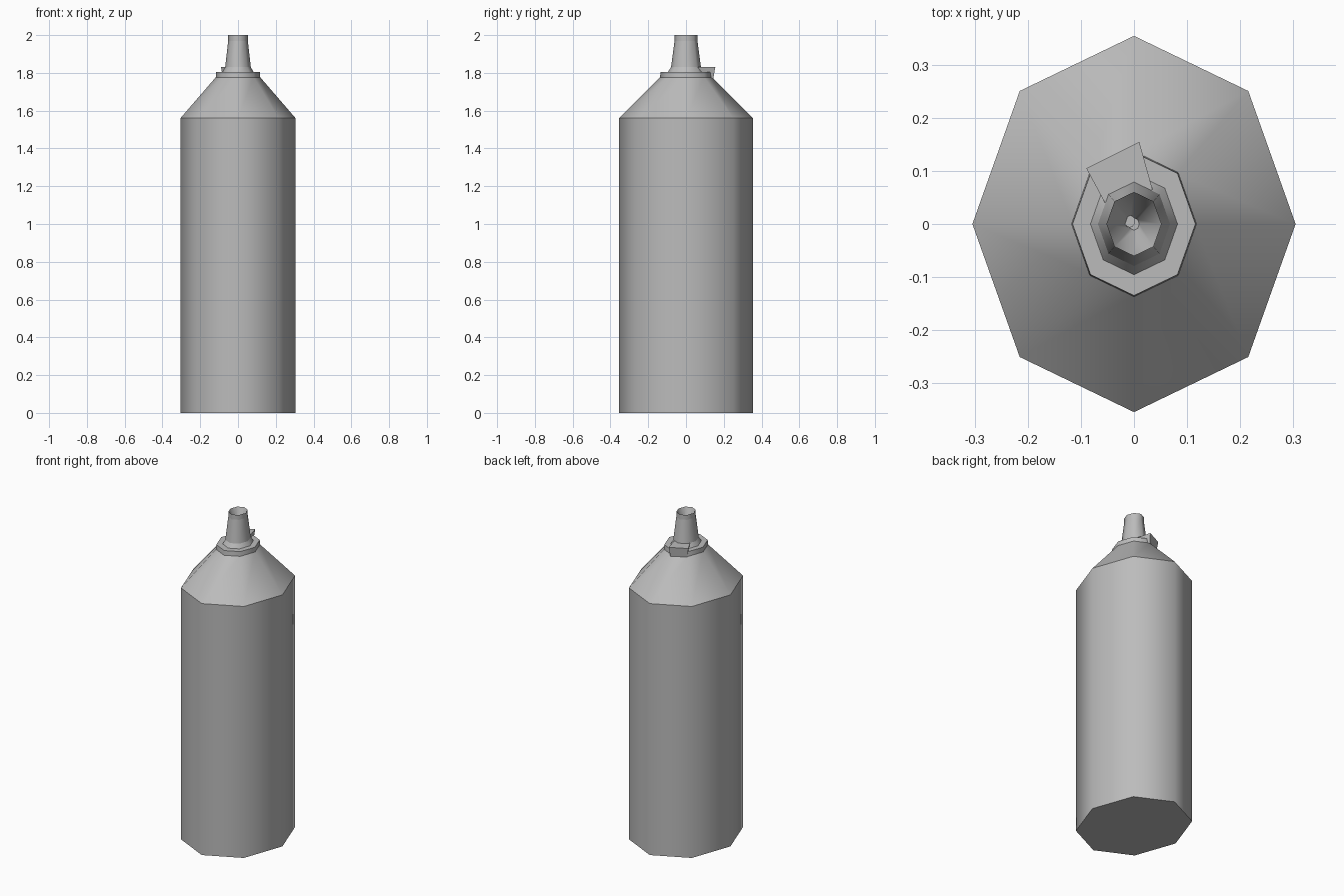
import bpy, bmesh, math

old = bpy.data.objects.get("Cube")
if old:
    bpy.data.objects.remove(old, do_unlink=True)

GREY = (0.5, 0.5, 0.5, 1)
mat = bpy.data.materials.new("plain grey")
mat.use_nodes = True
mat.diffuse_color = GREY
mat.node_tree.nodes["Principled BSDF"].inputs["Base Color"].default_value = GREY

SIDES = 8
DEPTH = 1.164  # the outline is deeper than it is wide


def finish(name, bm):
    bmesh.ops.recalc_face_normals(bm, faces=bm.faces)
    mesh = bpy.data.meshes.new(name)
    bm.to_mesh(mesh)
    bm.free()
    mesh.materials.append(mat)
    obj = bpy.data.objects.new(name, mesh)
    bpy.context.collection.objects.link(obj)
    return obj


def turned(name, profile, sides=SIDES, centre=(0, 0)):
    """Oval lathe: (radius, z) profile, capped at both ends, crisp rings."""
    bm = bmesh.new()
    rings = []
    for r, z in profile:
        angles = [math.tau * i / sides for i in range(sides)]
        rings.append([bm.verts.new((centre[0] + r * math.cos(a),
                                    centre[1] + r * DEPTH * math.sin(a), z))
                      for a in angles])
    for low, high in zip(rings, rings[1:]):
        for i in range(sides):
            j = (i + 1) % sides
            bm.faces.new((low[i], low[j], high[j], high[i])).smooth = True
    bm.faces.new(rings[0][::-1])
    bm.faces.new(rings[-1])
    for ring in rings:
        for i in range(sides):
            bm.edges.get((ring[i], ring[(i + 1) % sides])).smooth = False
    return finish(name, bm)


# Bottle: straight body and sloping shoulder
turned("bottle_body", [(0.305, 0), (0.305, 1.56), (0.115, 1.78)])

# Collar around the neck
turned("collar", [(0.118, 1.775), (0.116, 1.805)])

# Hollow nozzle with a flared foot and a funnel inside
turned("nozzle", [(0.085, 1.80), (0.068, 1.83), (0.052, 1.97), (0.052, 2.0),
                  (0.01, 1.88)])

# Small outlet at the bottom of the funnel
turned("outlet", [(0.01, 1.87), (0.01, 1.9)], 12, (-0.008, 0.005))

# Catch at the back of the collar, narrower below
bm = bmesh.new()
corners = [(-0.09, 0.105), (-0.055, 0.04), (0.035, 0.065), (0.01, 0.155)]
cx, cy = -0.02, 0.085
top = [bm.verts.new((x, y, 1.83)) for x, y in corners]
low = [bm.verts.new((cx + (x - cx) * 0.85, cy + (y - cy) * 0.85, 1.77))
       for x, y in corners]
bm.faces.new(top)
bm.faces.new(low[::-1])
for i in range(4):
    j = (i + 1) % 4
    bm.faces.new((top[i], low[i], low[j], top[j]))
finish("catch", bm)
